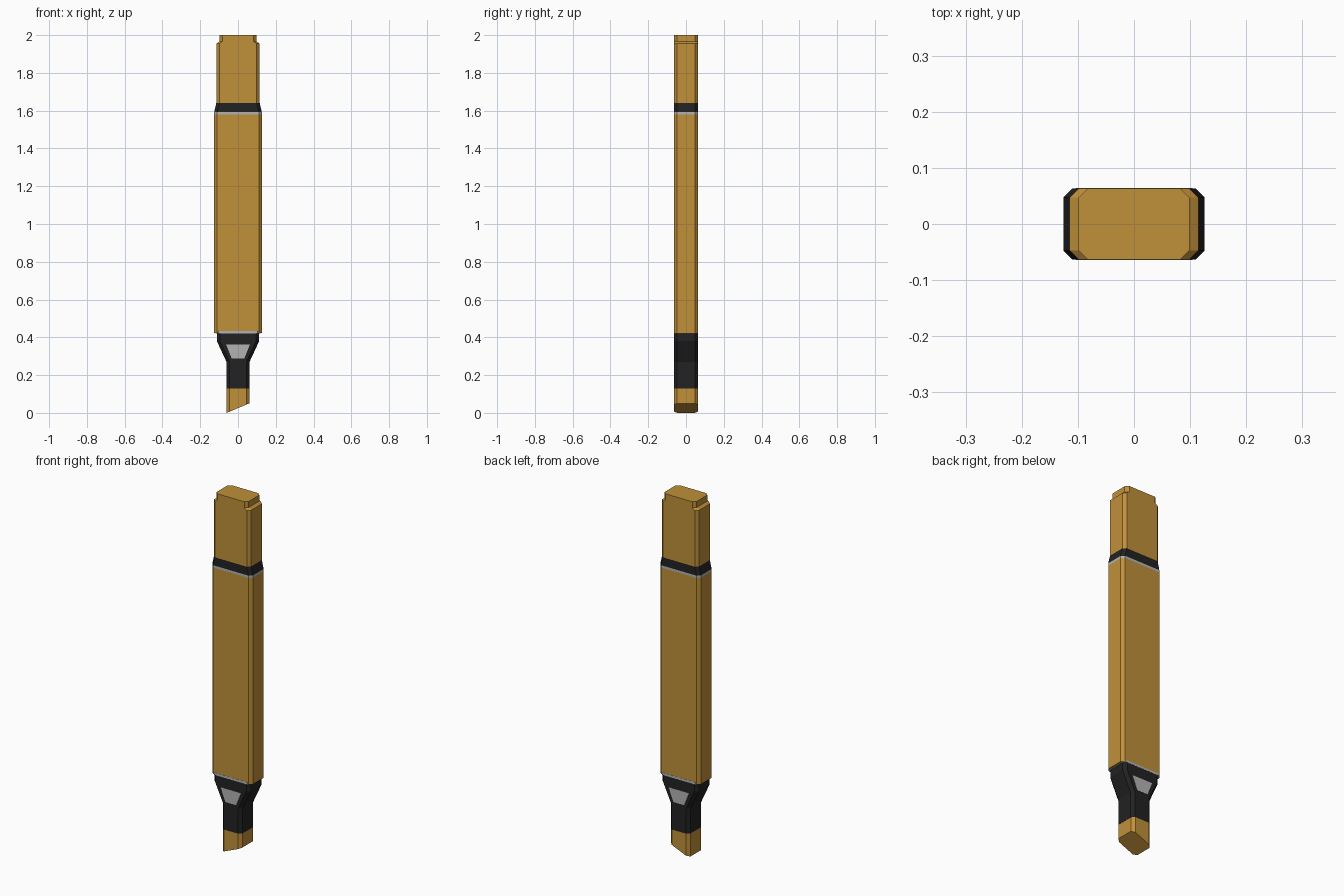
import bpy, bmesh

if "Cube" in bpy.data.objects:
    bpy.data.objects.remove(bpy.data.objects["Cube"])

def material(name, rgb):
    m = bpy.data.materials.new(name)
    m.diffuse_color = (*rgb, 1)
    m.use_nodes = True
    m.node_tree.nodes["Principled BSDF"].inputs["Base Color"].default_value = m.diffuse_color
    return m

GOLD = material("gold", (0.53, 0.28, 0.042))
BLACK = material("black", (0.016, 0.016, 0.016))
GREY = material("grey", (0.45, 0.45, 0.45))
D = 0.063  # half depth shared by every section

def finish(name, bm, mat):
    bmesh.ops.recalc_face_normals(bm, faces=bm.faces)
    me = bpy.data.meshes.new(name)
    bm.to_mesh(me)
    bm.free()
    me.materials.append(mat)
    bpy.context.collection.objects.link(bpy.data.objects.new(name, me))

def octagon(w, d, c):
    q = [(w, d - c), (w - c, d)]
    q += [(-x, y) for x, y in reversed(q)]
    return q + [(-x, -y) for x, y in q]

def loft(name, mat, levels, d=D, c=0.016, slant=0.0):
    """Stack chamfered rectangles given as (z, half width); slant tilts the first."""
    bm = bmesh.new()
    rings = []
    for i, (z, w) in enumerate(levels):
        tilt = slant if i == 0 else 0
        rings.append([bm.verts.new((x, y, z + tilt * (x + w)))
                      for x, y in octagon(w, d, c)])
    for a, b in zip(rings, rings[1:]):
        for i in range(8):
            j = (i + 1) % 8
            bm.faces.new((a[i], a[j], b[j], b[i]))
    bm.faces.new(rings[0])
    bm.faces.new(rings[-1])
    finish(name, bm, mat)

# Slanted tip and the flared grip above it
loft("tip", GOLD, [(0, 0.06), (0.13, 0.06)], slant=0.42)
loft("grip", BLACK, [(0.13, 0.061), (0.27, 0.061), (0.38, 0.112), (0.424, 0.112)])

# Barrel with thin grey rings at both ends
loft("lower_ring", GREY, [(0.421, 0.12), (0.433, 0.12)], d=D + 0.0008)
loft("barrel", GOLD, [(0.423, 0.126), (1.58, 0.126)])
loft("upper_ring", GREY, [(1.58, 0.126), (1.593, 0.126)])

# Collar tapering in to the end cap
loft("collar", BLACK, [(1.593, 0.126), (1.64, 0.115)])
loft("end_cap", GOLD, [(1.64, 0.115), (1.955, 0.115), (1.966, 0.099), (2.0, 0.099)])

# Trapezoid plates on the front and back of the grip
for side, name in ((-1, "front_plate"), (1, "back_plate")):
    bm = bmesh.new()
    shape = [(-0.033, 0.287), (0.033, 0.287), (0.063, 0.362), (-0.063, 0.362)]
    face = bm.faces.new([bm.verts.new((x, side * (D - 0.002), z)) for x, z in shape])
    out = bmesh.ops.extrude_face_region(bm, geom=[face])
    for v in out["geom"]:
        if isinstance(v, bmesh.types.BMVert):
            v.co.y += side * 0.003
    finish(name, bm, GREY)
